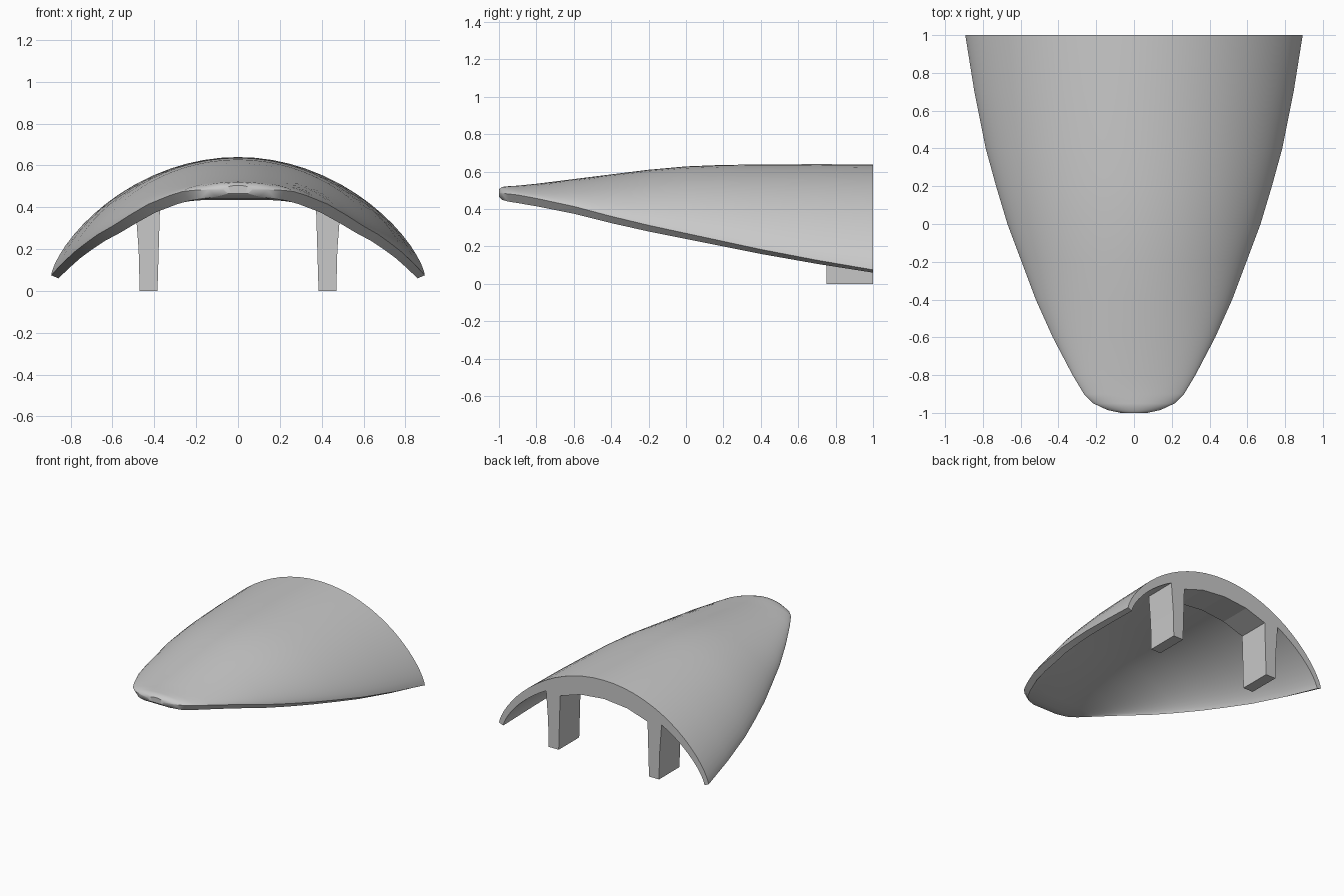
import bpy, bmesh, math

cube = bpy.data.objects.get("Cube")
if cube:
    bpy.data.objects.remove(cube)

grey = bpy.data.materials.new("plain grey")
grey.use_nodes = True
colour = (0.58, 0.58, 0.58, 1)
grey.diffuse_color = colour
grey.node_tree.nodes["Principled BSDF"].inputs["Base Color"].default_value = colour


def finish(name, bm, smooth):
    bmesh.ops.recalc_face_normals(bm, faces=bm.faces)
    mesh = bpy.data.meshes.new(name)
    bm.to_mesh(mesh)
    bm.free()
    mesh.materials.append(grey)
    ob = bpy.data.objects.new(name, mesh)
    bpy.context.collection.objects.link(ob)
    bpy.ops.object.select_all(action='DESELECT')
    ob.select_set(True)
    bpy.context.view_layer.objects.active = ob
    if smooth:
        bpy.ops.object.shade_smooth_by_angle(angle=math.radians(35))
    return ob


def prism(name, profile, front, back):
    """Extrude a closed x-z profile along y."""
    bm = bmesh.new()
    a, b = [[bm.verts.new((x, y, z)) for x, z in profile] for y in (front, back)]
    n = len(profile)
    bm.faces.new(a)
    bm.faces.new(b)
    for i in range(n):
        j = (i + 1) % n
        bm.faces.new((a[i], a[j], b[j], b[i]))
    return finish(name, bm, False)


# Shell stations from nose to open back: y, half width, rim height, crown height
stations = [
    (-1.0, 0.07, 0.465, 0.505), (-0.985, 0.14, 0.45, 0.518),
    (-0.95, 0.215, 0.44, 0.522), (-0.9, 0.265, 0.432, 0.525),
    (-0.8, 0.325, 0.415, 0.535), (-0.6, 0.43, 0.375, 0.56),
    (-0.4, 0.52, 0.325, 0.585), (-0.2, 0.595, 0.28, 0.61),
    (0.0, 0.67, 0.24, 0.628), (0.2, 0.73, 0.20, 0.636),
    (0.4, 0.785, 0.16, 0.638), (0.7, 0.845, 0.107, 0.64),
    (1.0, 0.893, 0.06, 0.638),
]
SEG = 32
bm = bmesh.new()
outer, inner = [], []
for y, w, rim, top in stations:
    back = (y + 1) / 2
    lip = min(0.045 - 0.03 * back, (top - rim) * 0.5)
    w_in = w - min(0.035, w * 0.3)
    rise = max(0.0, top - 0.09 - rim)
    row_out, row_in = [], []
    for i in range(SEG + 1):
        u = -math.cos(math.pi * i / SEG)
        arch = max(0.0, 1 - u * u) ** 0.72
        row_out.append(bm.verts.new((u * w, y, rim + lip + (top - rim - lip) * arch)))
        row_in.append(bm.verts.new((u * w_in, y, rim + rise * arch)))
    outer.append(row_out)
    inner.append(row_in)

# Upper and lower skins
for grid in (outer, inner):
    for r, s in zip(grid, grid[1:]):
        for i in range(SEG):
            bm.faces.new((r[i], r[i + 1], s[i + 1], s[i]))
# Side rims
for k in range(len(stations) - 1):
    for i in (0, SEG):
        bm.faces.new((outer[k][i], outer[k + 1][i], inner[k + 1][i], inner[k][i]))
# Nose and back faces
for k in (0, -1):
    for i in range(SEG):
        bm.faces.new((outer[k][i], outer[k][i + 1], inner[k][i + 1], inner[k][i]))
finish("shell", bm, True)

# Faceted brace between the legs
under = [(-0.4, 0.41), (-0.2, 0.475), (0, 0.495), (0.2, 0.475), (0.4, 0.41)]
prism("rear_brace", under + [(x, z + 0.09) for x, z in reversed(under)], 0.75, 1.0)

# Two legs, slightly wider at the top
for side, name in ((1, "left_leg"), (-1, "right_leg")):
    leg = [(0.385, 0), (0.47, 0), (0.475, 0.2), (0.495, 0.46), (0.37, 0.5)]
    prism(name, [(side * x, z) for x, z in leg], 0.75, 1.0)
